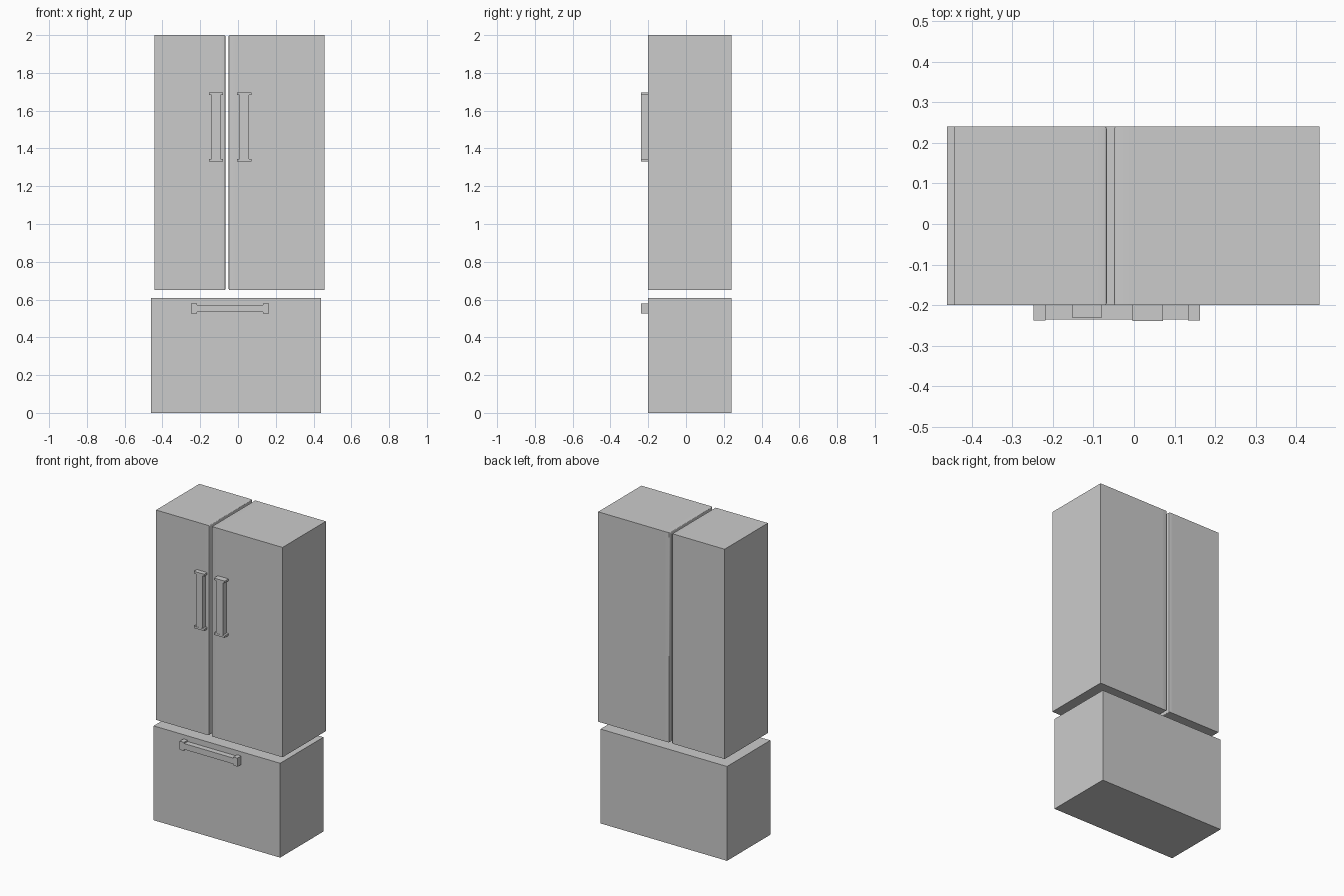
import bpy, bmesh, math
from mathutils import Vector

if "Cube" in bpy.data.objects:
    bpy.data.objects.remove(bpy.data.objects["Cube"])


def add_box(bm, x, y, z):
    """Add a box given (min, max) ranges on each axis."""
    verts = bmesh.ops.create_cube(bm, size=1)["verts"]
    for v in verts:
        for i, (lo, hi) in enumerate((x, y, z)):
            v.co[i] = hi if v.co[i] > 0 else lo


def finish(name, bm):
    bmesh.ops.recalc_face_normals(bm, faces=bm.faces)
    mesh = bpy.data.meshes.new(name)
    bm.to_mesh(mesh)
    bm.free()
    ob = bpy.data.objects.new(name, mesh)
    bpy.context.collection.objects.link(ob)
    return ob


def block(name, *boxes):
    bm = bmesh.new()
    for b in boxes:
        add_box(bm, *b)
    return finish(name, bm)


def door(name, x, inner, loop):
    """Door block whose edges around the centre gap are softened."""
    bm = bmesh.new()
    add_box(bm, x, (FRONT, BACK), (0.65, 2.0))
    # support loop keeps the soft shading next to the gap
    bmesh.ops.bisect_plane(bm, geom=bm.verts[:] + bm.edges[:] + bm.faces[:],
                           plane_co=Vector((loop, 0, 0)), plane_no=Vector((1, 0, 0)))
    edges = [e for e in bm.edges if all(abs(v.co.x - inner) < 1e-4 for v in e.verts)]
    bmesh.ops.bevel(bm, geom=edges, offset=0.006, segments=3, profile=0.5, affect='EDGES')
    ob = finish(name, bm)
    bpy.ops.object.select_all(action='DESELECT')
    ob.select_set(True)
    bpy.context.view_layer.objects.active = ob
    bpy.ops.object.shade_smooth_by_angle(angle=math.radians(40))


FRONT, BACK = -0.2, 0.24

# freezer drawer and the two upper doors
block("freezer_drawer", ((-0.46, 0.44), (FRONT, BACK), (0, 0.607)))
door("left_door", (-0.443, -0.067), -0.067, -0.095)
door("right_door", (-0.049, 0.457), -0.049, -0.012)

# upright door handles: bar with a wider cap at each end
for name, x0, x1, y in (("left_handle", -0.153, -0.079, -0.23),
                        ("right_handle", -0.004, 0.072, -0.239)):
    depth = (y, FRONT + 0.002)
    block(name,
          ((x0 + 0.013, x1 - 0.013), (y + 0.001, FRONT + 0.002), (1.34, 1.685)),
          ((x0, x1), depth, (1.33, 1.343)),
          ((x0, x1), depth, (1.682, 1.695)))

# horizontal drawer handle
depth = (-0.238, FRONT + 0.002)
block("drawer_handle",
      ((-0.22, 0.135), (-0.235, FRONT + 0.002), (0.533, 0.571)),
      ((-0.248, -0.218), depth, (0.525, 0.58)),
      ((0.133, 0.163), depth, (0.525, 0.58)))
